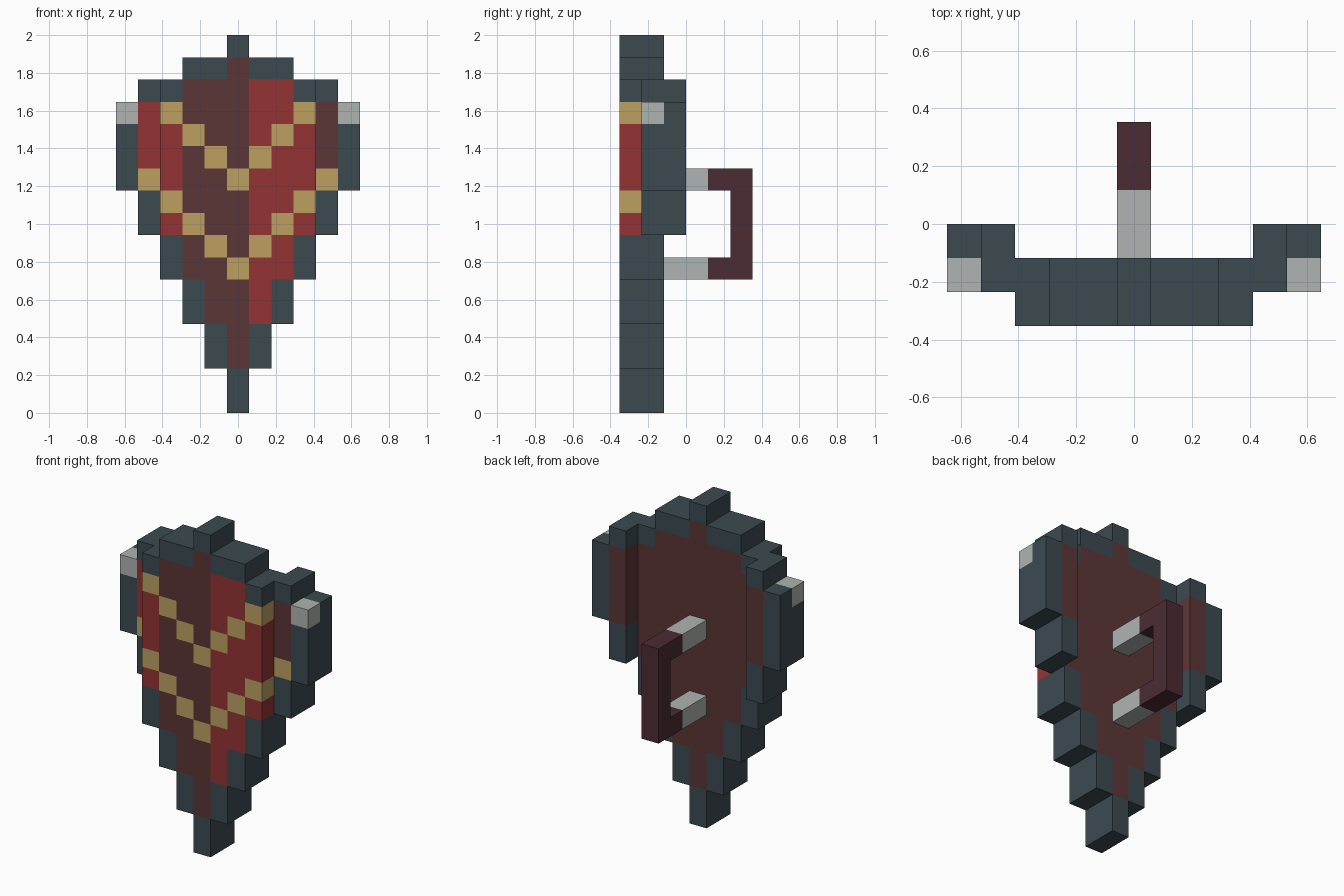
import bpy
import bmesh
import math
from itertools import product
from mathutils import Vector

cube = bpy.data.objects.get("Cube")
if cube:
    bpy.data.objects.remove(cube, do_unlink=True)

U = 2 / 17  # edge length of one block


def linear(c):
    c /= 255
    return c / 12.92 if c <= 0.04045 else ((c + 0.055) / 1.055) ** 2.4


def material(name, *rgb):
    mat = bpy.data.materials.new(name)
    colour = [linear(c) for c in rgb] + [1]
    mat.diffuse_color = colour
    mat.use_nodes = True
    mat.node_tree.nodes["Principled BSDF"].inputs["Base Color"].default_value = colour
    return mat


slate = material("slate", 60, 74, 80)
red = material("red", 148, 52, 52)
brown = material("brown", 92, 54, 54)
gold = material("gold", 189, 160, 97)
silver = material("silver", 175, 180, 177)
maroon = material("maroon", 75, 43, 52)


def block(columns, layers, rows, mirror=False):
    """Cells filling inclusive ranges of column, depth layer and row."""
    spans = [range(a, b + 1) for a, b in (columns, layers, rows)]
    cells = set(product(*spans))
    if mirror:
        cells |= {(-i, j, k) for i, j, k in cells}
    return cells


def build(name, cells, colour_of):
    """Skin the cells with outer faces only, coloured by a rule on the cell."""
    bm = bmesh.new()
    mats = []
    for cell in sorted(cells):
        mat = colour_of(*cell)
        if mat not in mats:
            mats.append(mat)
        centre = Vector((cell[0], cell[1] - 2.5, cell[2] + 0.5))
        for axis, sign in product(range(3), (-1, 1)):
            n = Vector((0, 0, 0))
            n[axis] = sign
            if tuple(int(c + d) for c, d in zip(cell, n)) in cells:
                continue
            a = Vector((0, 0, 0))
            a[(axis + 1) % 3] = 1
            b = n.cross(a)
            corners = [n + a + b, n - a + b, n - a - b, n + a - b]
            face = bm.faces.new([bm.verts.new((centre + c / 2) * U) for c in corners])
            face.material_index = mats.index(mat)
    bmesh.ops.remove_doubles(bm, verts=bm.verts[:], dist=0.001)
    # Join flat runs of one colour into larger panels
    bmesh.ops.dissolve_limit(bm, angle_limit=math.radians(1), verts=bm.verts[:],
                             edges=bm.edges[:], delimit={'MATERIAL'})
    mesh = bpy.data.meshes.new(name)
    bm.to_mesh(mesh)
    bm.free()
    for mat in mats:
        mesh.materials.append(mat)
    obj = bpy.data.objects.new(name, mesh)
    bpy.context.collection.objects.link(obj)
    return obj


def field_colour(i, j, k):
    """Two gold chevrons over a parted red and brown field."""
    if k in (10 + abs(i), 6 + abs(i)):
        return gold
    return red if i <= -3 or 1 <= i <= 3 else brown


# Shield body: half width for each band of rows
bands = [(0, 2, 3), (1, 4, 5), (2, 6, 7), (3, 8, 13), (2, 14, 14), (0, 15, 15)]
front, back = set(), set()
for half, low, high in bands:
    front |= block((-half, half), (0, 0), (low, high))
    back |= block((-half, half), (1, 1), (low, high))

# Side wings, set one layer further back
front_wings = block((4, 4), (1, 1), (10, 13), mirror=True)
back_wings = block((4, 4), (2, 2), (10, 13), mirror=True)

build("front_panel", front, field_colour)
build("front_wings", front_wings, field_colour)
build("back_panel", back, lambda *c: brown)
build("back_wings", back_wings, lambda *c: brown)

# Stepped rim of the body
body_rim = set()
for column, rows in [((0, 0), (0, 1)), ((1, 1), (2, 3)), ((2, 2), (4, 5)),
                     ((3, 3), (6, 7)), ((3, 3), (14, 14)), ((1, 2), (15, 15)),
                     ((0, 0), (16, 16))]:
    body_rim |= block(column, (0, 1), rows, mirror=True)
build("body_rim", body_rim, lambda *c: slate)

# Rim around the wings, with silver corner studs
wing_rim = block((4, 4), (1, 2), (8, 9), mirror=True)
wing_rim |= block((4, 4), (1, 2), (14, 14), mirror=True)
wing_rim |= block((5, 5), (1, 2), (10, 13), mirror=True)
studs = block((5, 5), (1, 1), (13, 13), mirror=True)
build("wing_rim", wing_rim - studs, lambda *c: slate)
build("corner_studs", studs, lambda *c: silver)

# Handle: two silver mounts and a wrapped grip
mounts, grip = set(), block((0, 0), (5, 5), (6, 10))
for row in (6, 10):
    mounts |= block((0, 0), (2, 3), (row, row))
    grip |= block((0, 0), (4, 4), (row, row))
build("handle_mounts", mounts, lambda *c: silver)
build("handle_grip", grip, lambda *c: maroon)
